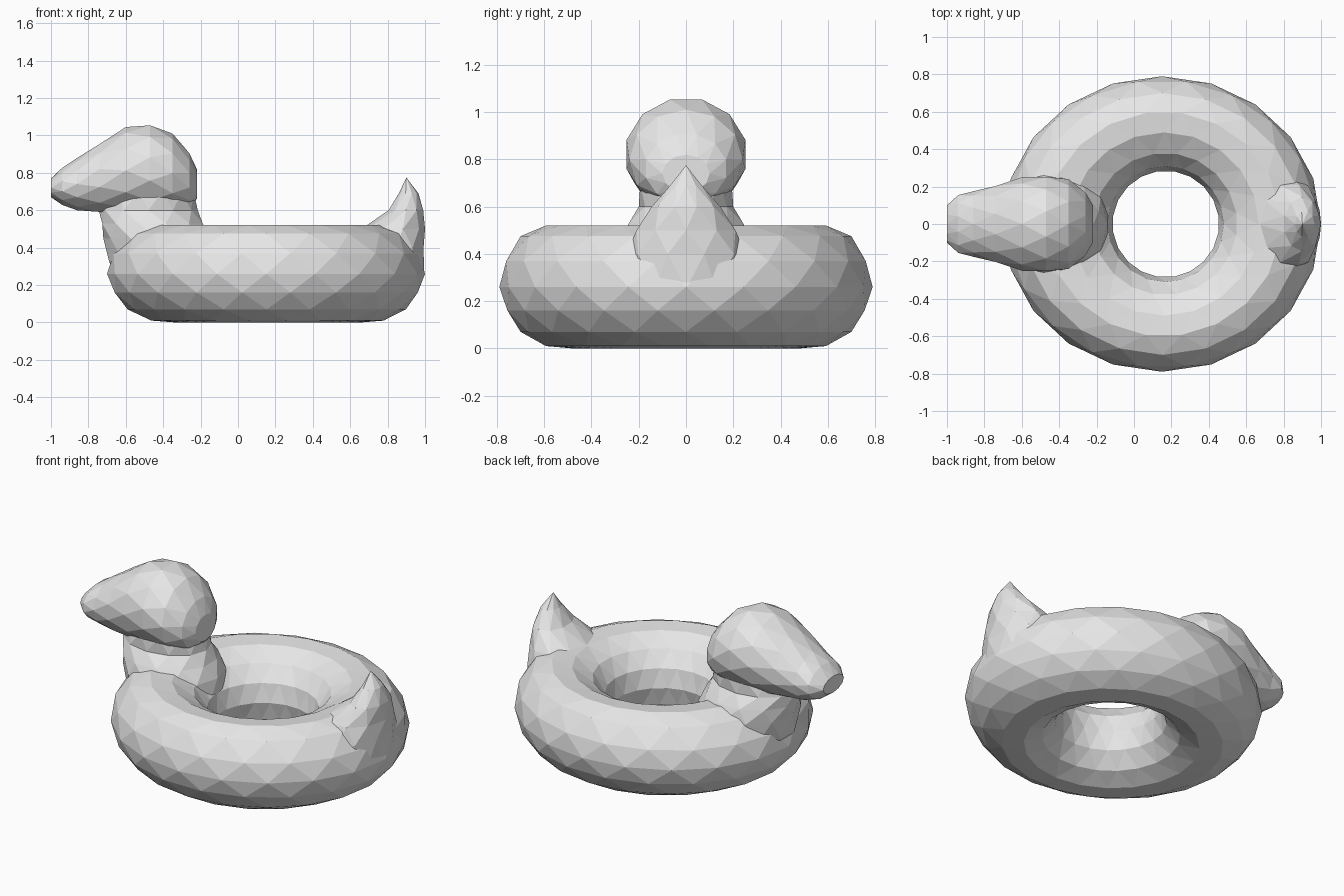
import bpy
import bmesh
from math import sin, cos, pi

cube = bpy.data.objects.get("Cube")
if cube:
    bpy.data.objects.remove(cube, do_unlink=True)

grey = bpy.data.materials.new("plain grey")
grey.use_nodes = True
colour = (0.8, 0.8, 0.8, 1)
grey.diffuse_color = colour
grey.node_tree.nodes["Principled BSDF"].inputs["Base Color"].default_value = colour


def build(name, rows, sides, point, closed=False):
    """Bridge staggered rows of points with faceted triangles."""
    bm = bmesh.new()
    loops = []
    for i, row in enumerate(rows):
        turn = 0.5 * (i % 2)
        loops.append([bm.verts.new(point(row, 2 * pi * (k + turn) / sides))
                      for k in range(sides)])
    pairs = list(zip(loops, loops[1:]))
    if closed:
        pairs.append((loops[-1], loops[0]))
    else:
        bm.faces.new(loops[0])
        bm.faces.new(loops[-1])
    for i, (a, b) in enumerate(pairs):
        if i % 2:
            a, b = b, a
        for k in range(sides):
            n = (k + 1) % sides
            bm.faces.new((a[k], a[n], b[k]))
            bm.faces.new((b[k], a[n], b[n]))
    bmesh.ops.remove_doubles(bm, verts=bm.verts, dist=0.0005)
    bmesh.ops.recalc_face_normals(bm, faces=bm.faces)
    mesh = bpy.data.meshes.new(name)
    bm.to_mesh(mesh)
    bm.free()
    mesh.materials.append(grey)
    obj = bpy.data.objects.new(name, mesh)
    bpy.context.collection.objects.link(obj)
    return obj


# Row shapes: swim ring profile, upright ellipse, ellipse along the head
def ring_point(row, a):
    r, z = row
    t = (r - 0.285) / 0.505
    return (0.17 - 0.02 * t + r * (1 + 0.076 * t) * cos(a), r * sin(a), z)


def upright_point(row, a):
    z, x0, x1, half = row
    return ((x0 + x1) / 2 + (x1 - x0) / 2 * cos(a), half * sin(a), z)


def head_point(row, a):
    x, z0, z1, half = row
    return (x, half * sin(a), (z0 + z1) / 2 + (z1 - z0) / 2 * cos(a))


# Inflated body ring with a flattened top and bottom
ring_profile = [(.79, .26), (.765, .16), (.70, .07), (.60, .01), (.48, 0),
                (.38, .05), (.31, .14), (.285, .25), (.31, .36), (.38, .45),
                (.49, .51), (.60, .52), (.70, .475), (.77, .37)]
build("body_ring", ring_profile, 20, ring_point, closed=True)

# Neck rising from the ring
neck_rows = [(.20, -.64, -.18, .20), (.33, -.70, -.13, .26), (.45, -.72, -.14, .28),
             (.53, -.735, -.18, .25), (.60, -.745, -.215, .20), (.70, -.70, -.23, .20)]
build("neck", neck_rows, 12, upright_point)

# Head tapering forward into the blunt beak
head_rows = [(-1.0, .67, .77, .10), (-.94, .625, .83, .16), (-.86, .60, .88, .175),
             (-.74, .585, .96, .21), (-.60, .58, 1.045, .25), (-.47, .58, 1.062, .26),
             (-.35, .585, 1.01, .24), (-.26, .61, .91, .175), (-.22, .66, .82, .10)]
build("head_and_beak", head_rows, 12, head_point)

# Pointed tail at the rear
tail_rows = [(.25, .72, .995, .22), (.40, .68, 1.0, .25), (.50, .66, 1.0, .22),
             (.60, .80, .995, .145), (.69, .86, .965, .07), (.775, .90, .90, 0)]
build("tail", tail_rows, 10, upright_point)
